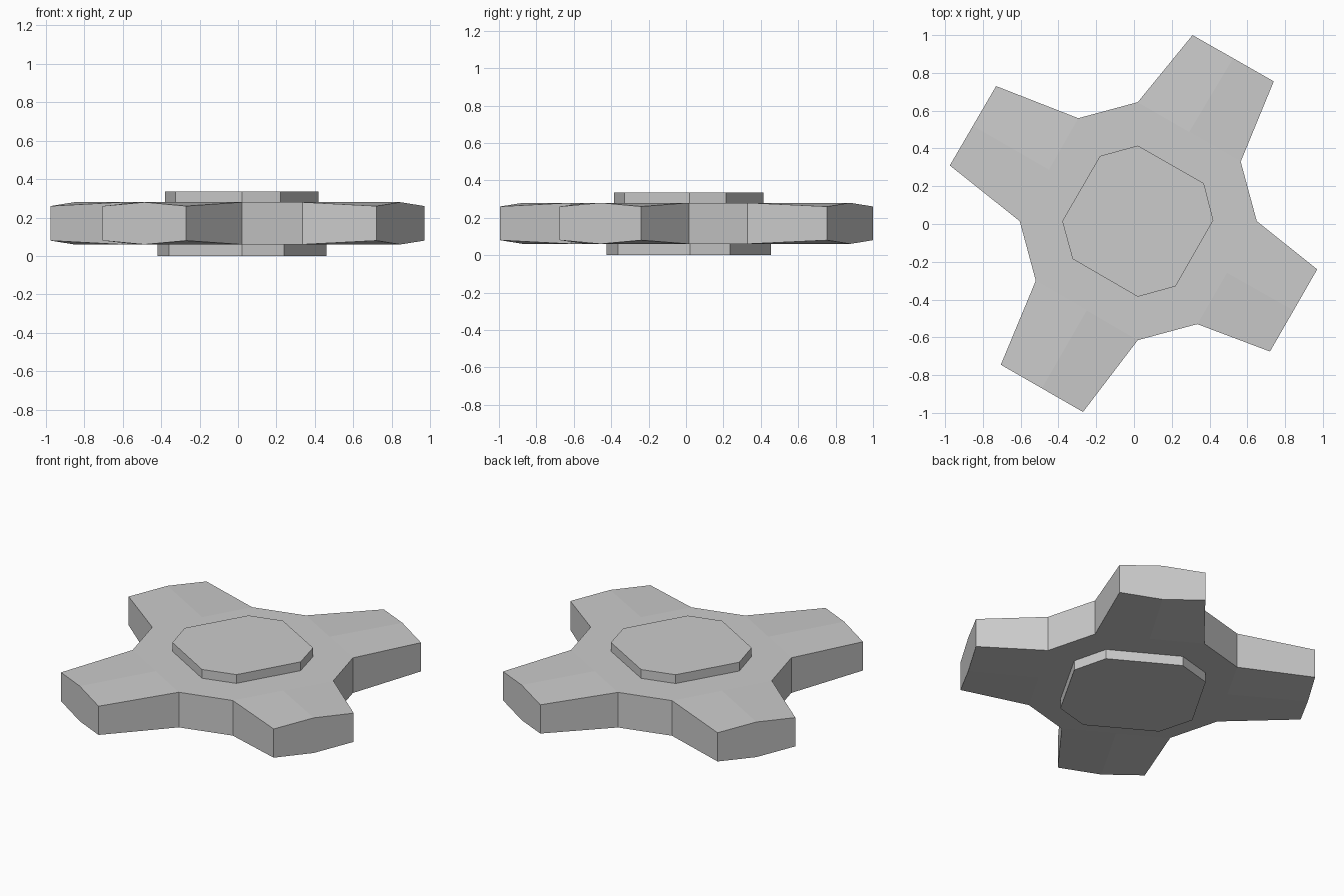
import bpy, bmesh
from mathutils import Vector

if "Cube" in bpy.data.objects:
    bpy.data.objects.remove(bpy.data.objects["Cube"])

CENTRE = Vector((0.02, 0.013))
Z_LOW, Z_HIGH, DROP = 0.06, 0.28, 0.02

# Each arm seen from above, clockwise: root, tip corner, tip corner, root
ARMS = [
    [(0.02, 0.645), (0.31, 1.0), (0.74, 0.755), (0.565, 0.33)],
    [(0.65, 0.015), (0.97, -0.24), (0.72, -0.675), (0.335, -0.53)],
    [(0.02, -0.615), (-0.27, -0.995), (-0.705, -0.745), (-0.52, -0.30)],
    [(-0.605, 0.015), (-0.975, 0.31), (-0.73, 0.73), (-0.295, 0.56)],
]
CAP = [(0.02, 0.415), (0.37, 0.215), (0.42, 0.02), (0.22, -0.33),
       (0.02, -0.385), (-0.325, -0.185), (-0.38, 0.015), (-0.18, 0.36)]


def finish(bm, name):
    bmesh.ops.recalc_face_normals(bm, faces=bm.faces)
    mesh = bpy.data.meshes.new(name)
    bm.to_mesh(mesh)
    bm.free()
    bpy.context.collection.objects.link(bpy.data.objects.new(name, mesh))


def cap(name, z0, z1, scale):
    bm = bmesh.new()
    pts = [CENTRE + (Vector(p) - CENTRE) * scale for p in CAP]
    low, high = ([bm.verts.new((*p, z)) for p in pts] for z in (z0, z1))
    bm.faces.new(low)
    bm.faces.new(high)
    for i in range(len(pts)):
        j = (i + 1) % len(pts)
        bm.faces.new((low[i], low[j], high[j], high[i]))
    finish(bm, name)


# Four-armed body: flat hub, arms with a slight ridge above and below
bm = bmesh.new()
rims = []
for z, drop in ((Z_LOW, DROP), (Z_HIGH, -DROP)):
    rim, hub = [], []
    for arm in ARMS:
        a, b, c, d = (Vector(p) for p in arm)
        spec = [(a, 0), (b, drop), ((b + c) / 2, 0), (c, drop), (d, 0)]
        va, vb, vm, vc, vd = [bm.verts.new((*p, z + dz)) for p, dz in spec]
        inner = bm.verts.new((*((a + d) / 2), z))
        bm.faces.new((va, vb, vm, inner))
        bm.faces.new((inner, vm, vc, vd))
        rim += [va, vb, vm, vc, vd]
        hub += [va, inner, vd]
    bm.faces.new(hub)
    rims.append(rim)
low, high = rims
for i in range(len(low)):
    j = (i + 1) % len(low)
    bm.faces.new((low[i], low[j], high[j], high[i]))
finish(bm, "cross_body")

# Raised eight-sided caps
cap("top_cap", Z_HIGH, 0.335, 1.0)
cap("bottom_cap", 0.0, Z_LOW, 1.1)
